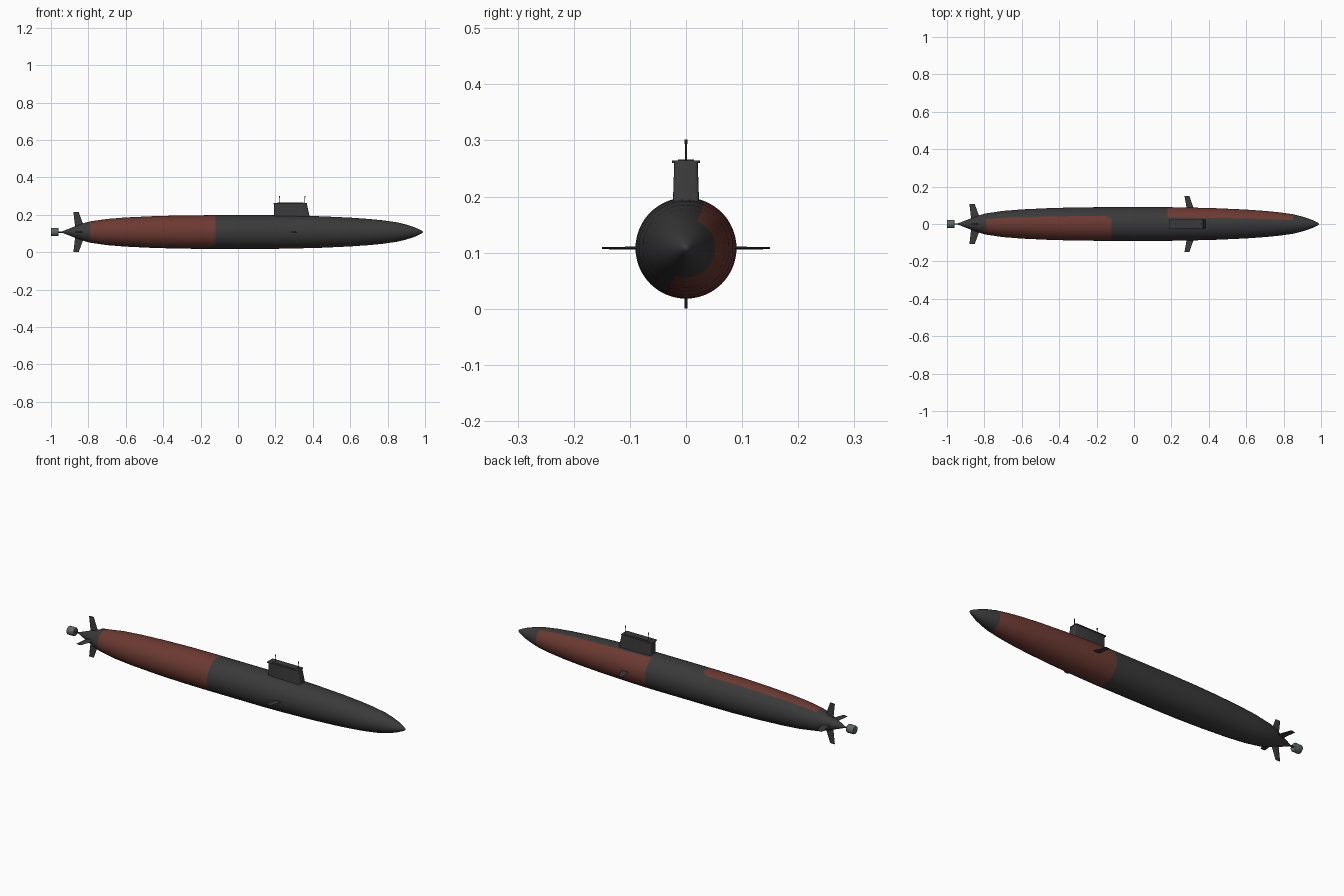
import bpy, bmesh, math
from mathutils import Vector

cube = bpy.data.objects.get("Cube")
if cube:
    bpy.data.objects.remove(cube, do_unlink=True)

AXIS = 0.108   # height of the hull centre line
SEGS = 64


def material(name, rgb):
    m = bpy.data.materials.new(name)
    m.use_nodes = True
    m.diffuse_color = (*rgb, 1)
    m.node_tree.nodes["Principled BSDF"].inputs["Base Color"].default_value = (*rgb, 1)
    return m


DARK = material("dark grey", (0.042, 0.042, 0.042))
RED = material("rust red", (0.15, 0.042, 0.032))
STEEL = material("steel grey", (0.12, 0.13, 0.13))


def finish(name, bm, mats, smooth=True):
    bmesh.ops.recalc_face_normals(bm, faces=bm.faces)
    mesh = bpy.data.meshes.new(name)
    bm.to_mesh(mesh)
    bm.free()
    for m in mats:
        mesh.materials.append(m)
    ob = bpy.data.objects.new(name, mesh)
    bpy.context.collection.objects.link(ob)
    if smooth:
        bpy.ops.object.select_all(action='DESELECT')
        ob.select_set(True)
        bpy.context.view_layer.objects.active = ob
        bpy.ops.object.shade_smooth_by_angle(angle=math.radians(35))
    return ob


def lathe(name, stations, mats, segs, rule=None):
    """Surface of revolution about the hull axis from (x, radius) stations."""
    bm = bmesh.new()
    rings = []
    for x, r in stations:
        if r == 0:
            rings.append([bm.verts.new((x, 0, AXIS))] * segs)
            continue
        rings.append([bm.verts.new((x, r * math.sin(a), AXIS + r * math.cos(a)))
                      for a in (2 * math.pi * i / segs for i in range(segs))])
    for (xa, _), (xb, _), ra, rb in zip(stations, stations[1:], rings, rings[1:]):
        for i in range(segs):
            j = (i + 1) % segs
            corners = list(dict.fromkeys((ra[i], ra[j], rb[j], rb[i])))
            face = bm.faces.new(corners)
            if rule:
                face.material_index = rule((xa + xb) / 2, 360 * (i + 0.5) / segs)
    return finish(name, bm, mats)


def prism(name, bottom, top, mats, bevel=0):
    """Solid between two matching outlines."""
    bm = bmesh.new()
    lo = [bm.verts.new(p) for p in bottom]
    hi = [bm.verts.new(p) for p in top]
    bm.faces.new(lo)
    bm.faces.new(hi)
    n = len(lo)
    for i in range(n):
        bm.faces.new((lo[i], lo[(i + 1) % n], hi[(i + 1) % n], hi[i]))
    if bevel:
        upright = [e for e in bm.edges if (e.verts[0] in lo) != (e.verts[1] in lo)]
        bmesh.ops.bevel(bm, geom=upright, offset=bevel, segments=3, affect='EDGES', profile=0.5)
    return finish(name, bm, mats)


def rect(x0, x1, w, z):
    return [(x0, -w, z), (x1, -w, z), (x1, w, z), (x0, w, z)]


# Hull with a red field on opposite sides of the bow and stern
def hull_colour(x, angle):
    if 0.18 < x < 0.85:
        return int(22.5 < angle < 202.5)
    if -0.79 < x < -0.12:
        inset = 11 if x > -0.13 else 5 if x > -0.15 else 0
        return int(angle < 28.2 - inset or angle > 208 + inset)
    return 0


profile = [(-0.945, 0), (-0.94, 0.004), (-0.87, 0.031), (-0.82, 0.049), (-0.79, 0.057),
           (-0.7, 0.07), (-0.6, 0.078), (-0.45, 0.085), (-0.3, 0.089), (-0.15, 0.09),
           (-0.13, 0.09), (-0.12, 0.09), (0.18, 0.09), (0.3, 0.088), (0.45, 0.084),
           (0.6, 0.077), (0.7, 0.07), (0.78, 0.062), (0.85, 0.052), (0.9, 0.04),
           (0.94, 0.027), (0.97, 0.014), (0.985, 0.006), (0.99, 0)]
lathe("hull", profile, [DARK, RED], SEGS, hull_colour)

# Propulsor and shaft
lathe("propeller_shaft", [(-0.965, 0.004), (-0.935, 0.004)], [DARK], 12)
lathe("propulsor", [(-1, 0), (-1, 0.02), (-0.997, 0.022), (-0.963, 0.022),
                    (-0.96, 0.02), (-0.96, 0)], [STEEL], 16)

# Sail with an overhanging cap and a top hatch
prism("sail", rect(0.192, 0.387, 0.024, 0.17), rect(0.192, 0.368, 0.021, 0.26), [DARK], 0.006)
prism("sail_cap", rect(0.187, 0.369, 0.025, 0.26), rect(0.187, 0.368, 0.025, 0.264), [DARK], 0.006)
prism("sail_hatch", rect(0.21, 0.35, 0.014, 0.263), rect(0.21, 0.35, 0.014, 0.266), [DARK])

# Masts with small heads
for name, x in (("rear", 0.222), ("front", 0.358)):
    for part, r, z0, z1 in (("mast", 0.0015, 0.26, 0.297), ("mast_head", 0.003, 0.294, 0.302)):
        bm = bmesh.new()
        bmesh.ops.create_cone(bm, cap_ends=True, segments=10, radius1=r, radius2=r, depth=z1 - z0)
        bmesh.ops.translate(bm, verts=bm.verts, vec=(x, 0, (z0 + z1) / 2))
        finish(f"{name}_{part}", bm, [DARK])


# Swept control surfaces pointing outward from the hull axis
def fin(name, angle, root, tip, r0, r1, thick):
    out = Vector((0, math.sin(angle), math.cos(angle)))
    side = Vector((0, math.cos(angle), -math.sin(angle)))
    centre = Vector((0, 0, AXIS))

    def section(xs, r, t):
        mid = (xs[0] * 0.35 + xs[1] * 0.65)
        shape = ((xs[0], 0), (mid, -t), (xs[1], 0), (mid, t))
        return [centre + Vector((x, 0, 0)) + out * r + side * s for x, s in shape]

    prism(name, section(root, r0, thick), section(tip, r1, thick * 0.6), [DARK])


for i, label in enumerate(("upper", "left", "lower", "right")):
    angle = i * math.pi / 2
    fin(f"{label}_stern_fin", angle, (-0.87, -0.82), (-0.88, -0.852), 0.02, 0.108, 0.004)
    if label in ("left", "right"):
        fin(f"{label}_bow_plane", angle, (0.283, 0.322), (0.27, 0.296), 0.075, 0.15, 0.003)
